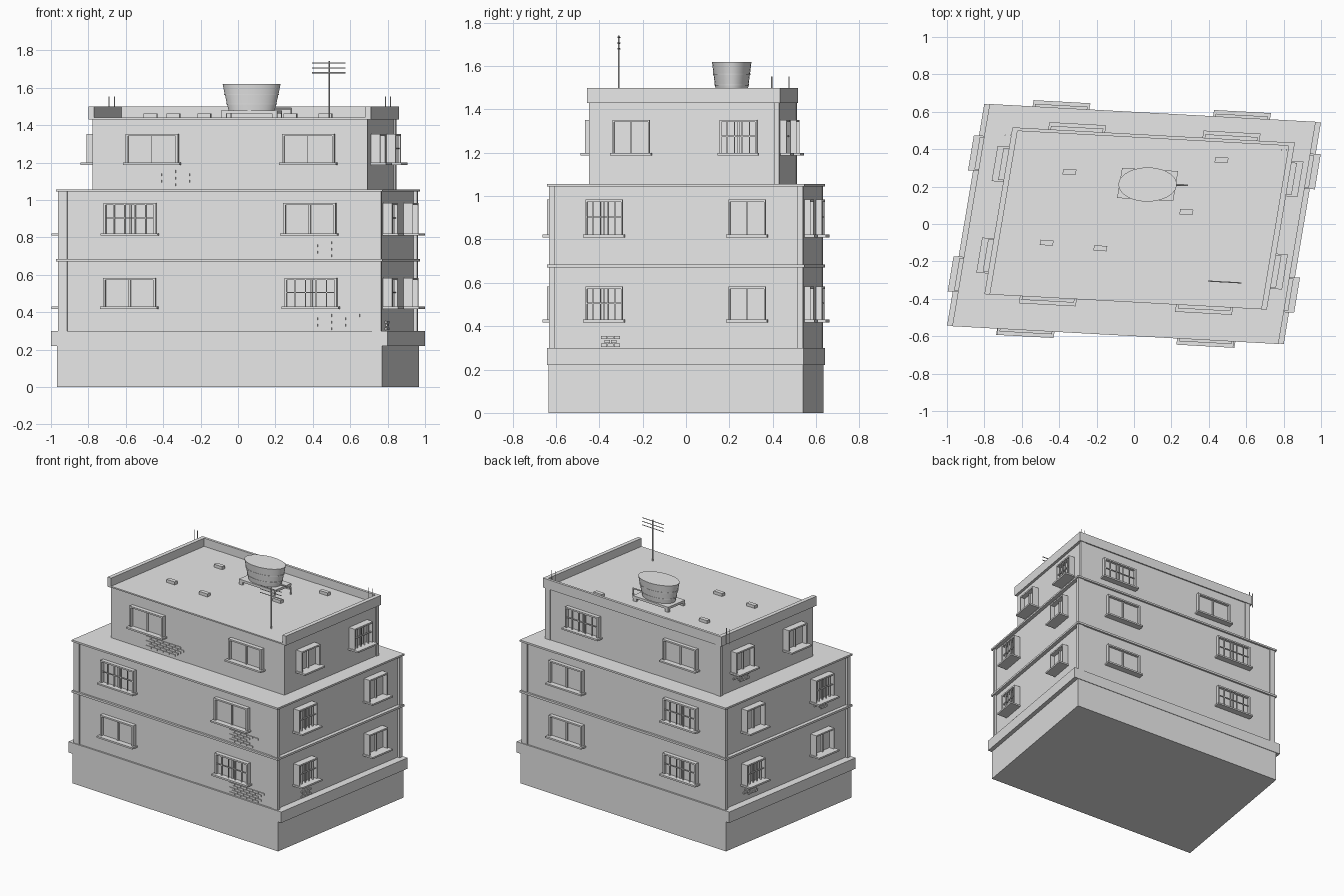
import bpy, bmesh, math, random
from mathutils import Matrix, Vector

random.seed(4)
if "Cube" in bpy.data.objects:
    bpy.data.objects.remove(bpy.data.objects["Cube"])

# One plain material
grey = bpy.data.materials.new("plaster grey")
grey.use_nodes = True
grey.diffuse_color = (0.8, 0.8, 0.8, 1)
grey.node_tree.nodes["Principled BSDF"].inputs["Base Color"].default_value = (0.8, 0.8, 0.8, 1)

# The whole building stands on a skewed plan
SKEW = Matrix(((1, 0.168, 0, 0), (-0.0545, 1, 0, 0), (0, 0, 1, 0), (0, 0, 0, 1)))
UNSKEW = SKEW.inverted()
STRETCH = 1.75  # depths on the side walls are stretched


def finish(bm, name):
    mesh = bpy.data.meshes.new(name)
    bm.to_mesh(mesh)
    bm.free()
    mesh.materials.append(grey)
    obj = bpy.data.objects.new(name, mesh)
    bpy.context.collection.objects.link(obj)
    return obj


def add_box(bm, x0, x1, y0, y1, z0, z1):
    low, high = Vector((x0, y0, z0)), Vector((x1, y1, z1))
    size = high - low
    place = Matrix.Translation((low + high) / 2) @ Matrix.Diagonal((*size, 1))
    bmesh.ops.create_cube(bm, size=1, matrix=SKEW @ place)


def block(name, hx, hy, z0, z1, cx=0, cy=0):
    bm = bmesh.new()
    add_box(bm, cx - hx, cx + hx, cy - hy, cy + hy, z0, z1)
    return finish(bm, name)


def add_rod(bm, p, q, r):
    p, q = Vector(p), Vector(q)
    d = q - p
    place = Matrix.Translation((p + q) / 2) @ d.to_track_quat('Z', 'Y').to_matrix().to_4x4()
    bmesh.ops.create_cone(bm, cap_ends=True, segments=8, radius1=r, radius2=r,
                          depth=d.length, matrix=place)


# Wall half sizes and centres: lower storeys and top storey
LOWER = (0.845, 0.58, 0, 0)
UPPER = (0.735, 0.437, 0.025, 0.031)
TX, TY = UPPER[2:]

# Masses
block("plinth", 0.869, 0.588, 0, 0.22)
block("plinth_ledge", 0.9, 0.592, 0.22, 0.3)
block("lower_walls", *LOWER[:2], 0.3, 1.05)
block("storey_band", 0.872, 0.594, 0.67, 0.685)
block("terrace_slab", 0.872, 0.594, 1.044, 1.057)
block("upper_walls", *UPPER[:2], 1.05, 1.435, TX, TY)
block("roof_slab", 0.755, 0.446, 1.43, 1.44, TX, TY)

# Parapet on three sides, open at the front
bm = bmesh.new()
for s in (-1, 1):
    xs = sorted((TX + s * 0.755, TX + s * 0.725))
    add_box(bm, *xs, TY - 0.446, TY + 0.446, 1.438, 1.5)
add_box(bm, TX - 0.726, TX + 0.726, TY + 0.428, TY + 0.446, 1.438, 1.5)
finish(bm, "parapet")

# Corner pilasters
bm = bmesh.new()
for sx in (-1, 1):
    for sy in (-1, 1):
        xs, ys = sorted((sx * 0.815, sx * 0.863)), sorted((sy * 0.56, sy * 0.586))
        add_box(bm, *xs, *ys, 0.3, 1.05)
    xs = sorted((TX + sx * 0.7, TX + sx * 0.742))
    add_box(bm, *xs, TY + 0.417, TY + 0.441, 1.05, 1.435)
finish(bm, "corner_pilasters")


def on_wall(bm, storey, side, t0, t1, d0, d1, z0, z1):
    """Box on a wall: t runs along the wall, d goes outward from it."""
    hx, hy, cx, cy = storey
    s = -1 if side in ("front", "left") else 1
    if side in ("front", "back"):
        add_box(bm, t0, t1, *sorted((cy + s * (hy + d0), cy + s * (hy + d1))), z0, z1)
    else:
        d0, d1 = d0 * STRETCH, d1 * STRETCH
        add_box(bm, *sorted((cx + s * (hx + d0), cx + s * (hx + d1))), t0, t1, z0, z1)


def window(name, storey, side, c, w, z0, z1, barred):
    bm = bmesh.new()
    t0, t1 = c - w / 2, c + w / 2
    k = 0.012 if side in ("front", "back") else 0.008
    put = lambda *box: on_wall(bm, storey, side, *box)
    put(t0 - k, t1 + k, -0.01, 0.047, z0 - 0.012, z0)           # sill
    put(t0, t0 + k, -0.01, 0.028, z0, z1)                       # jambs
    put(t1 - k, t1, -0.01, 0.028, z0, z1)
    put(t0, t1, -0.01, 0.028, z1 - 0.011, z1)                   # head
    put(t0 + k, t1 - k, -0.01, 0.008, z0, z1 - 0.011)           # glass
    put(c - k / 2, c + k / 2, 0, 0.016, z0, z1 - 0.011)         # mullion
    if barred:
        for i in range(1, 5):
            t = t0 + w * i / 5
            put(t - k / 4, t + k / 4, 0.018, 0.024, z0, z1 - 0.011)
        zm = (z0 + z1) / 2
        put(t0 + k, t1 - k, 0.018, 0.024, zm - 0.003, zm + 0.003)
    finish(bm, name)


# Windows: side, centre, barred, for each storey
STOREYS = [
    ("ground", LOWER, 0.43, 0.582, [
        ("front", -0.48, 0), ("front", 0.49, 1), ("right", -0.33, 1), ("right", 0.33, 0),
        ("back", -0.49, 1), ("back", 0.475, 0), ("left", 0.33, 1), ("left", -0.317, 0)]),
    ("middle", LOWER, 0.822, 0.985, [
        ("front", -0.477, 1), ("front", 0.483, 0), ("right", -0.33, 1), ("right", 0.33, 0),
        ("back", -0.49, 1), ("back", 0.475, 0), ("left", 0.33, 0), ("left", -0.317, 1)]),
    ("top", UPPER, 1.2, 1.352, [
        ("front", -0.388, 0), ("front", 0.447, 0), ("right", -0.21, 0), ("right", 0.285, 1),
        ("back", -0.387, 0), ("back", 0.438, 1), ("left", 0.28, 0), ("left", -0.21, 0)]),
]
for floor, storey, z0, z1, openings in STOREYS:
    for side, c, barred in openings:
        wide = side in ("front", "back")
        end = ("a" if c < 0 else "b")
        window(f"{floor}_{side}_window_{end}", storey, side, c,
               0.28 if wide else 0.172, z0, z1, barred)


# Patches of bare brick
def bricks(name, storey, side, t0, t1, z0, rows):
    bm = bmesh.new()
    w = 0.05 if side in ("front", "back") else 0.03
    for r in range(rows):
        t = t0 + (r % 2) * w / 2
        end = t1 - random.uniform(0, 2.5) * w
        z = z0 + r * 0.0175
        while t + w <= end + w / 2:
            on_wall(bm, storey, side, t, t + w - 0.004, -0.005, 0.005, z, z + 0.014)
            t += w
    finish(bm, name)


bricks("ground_front_bricks", LOWER, "front", 0.453, 0.74, 0.305, 5)
bricks("middle_front_bricks", LOWER, "front", 0.453, 0.72, 0.695, 5)
bricks("top_front_bricks", UPPER, "front", -0.41, -0.09, 1.075, 5)
bricks("ground_right_bricks", LOWER, "right", -0.345, -0.2, 0.305, 3)
bricks("ground_left_bricks", LOWER, "left", 0.27, 0.42, 0.335, 5)
bricks("middle_left_bricks", LOWER, "left", -0.38, -0.25, 0.735, 4)
bricks("top_left_bricks", UPPER, "left", 0.2, 0.35, 1.1, 5)

# Water tank on a footed stand
CX, CY = 0.037, 0.213
bm = bmesh.new()
profile = [(0.123, 1.478), (0.131, 1.51), (0.135, 1.51), (0.136, 1.517), (0.133, 1.517),
           (0.142, 1.56), (0.146, 1.56), (0.147, 1.567), (0.144, 1.567), (0.155, 1.62)]
rings = []
for r, z in profile:
    angles = [math.tau * i / 32 for i in range(32)]
    rings.append([bm.verts.new(SKEW @ Vector((CX + r * math.cos(a), CY + r / 1.7 * math.sin(a), z)))
                  for a in angles])
for low, high in zip(rings, rings[1:]):
    for i in range(32):
        j = (i + 1) % 32
        bm.faces.new((low[i], low[j], high[j], high[i]))
bm.faces.new(rings[-1])
bm.faces.new(rings[0][::-1])
tank = finish(bm, "water_tank")
bpy.context.view_layer.objects.active = tank
tank.select_set(True)
bpy.ops.object.shade_smooth_by_angle(angle=math.radians(30))

bm = bmesh.new()
add_box(bm, CX - 0.15, CX + 0.15, CY - 0.08, CY + 0.08, 1.462, 1.479)
for sx in (-1, 1):
    for sy in (-1, 1):
        x, y = CX + sx * 0.135, CY + sy * 0.07
        add_box(bm, x - 0.014, x + 0.014, y - 0.008, y + 0.008, 1.438, 1.463)
finish(bm, "tank_stand")

bm = bmesh.new()
add_rod(bm, (0.18, 0.21, 1.49), (0.287, 0.207, 1.49), 0.005)
add_rod(bm, (0.285, 0.207, 1.438), (0.285, 0.207, 1.493), 0.005)
finish(bm, "tank_pipe")

# Loose blocks on the roof
bm = bmesh.new()
for x, y in ((-0.345, 0.278), (0.468, 0.342), (0.28, 0.064), (-0.467, -0.1), (-0.18, -0.13)):
    p = UNSKEW @ Vector((x, y, 0))
    add_box(bm, p.x - 0.035, p.x + 0.035, p.y - 0.014, p.y + 0.014, 1.438, 1.462)
finish(bm, "roof_blocks")

# Aerial
bm = bmesh.new()
add_rod(bm, (0.487, -0.31, 1.438), (0.487, -0.31, 1.742), 0.004)
for z in (1.68, 1.706, 1.733):
    add_rod(bm, (0.395, -0.305, z), (0.575, -0.315, z), 0.003)
finish(bm, "aerial")

# Bare steel rods at the back corners
bm = bmesh.new()
for x, y in ((-0.675, 0.475), (0.802, 0.395)):
    for s in (-1, 1):
        add_rod(bm, (x + s * 0.014, y, 1.44), (x + s * 0.014, y, 1.553), 0.003)
finish(bm, "corner_rods")
